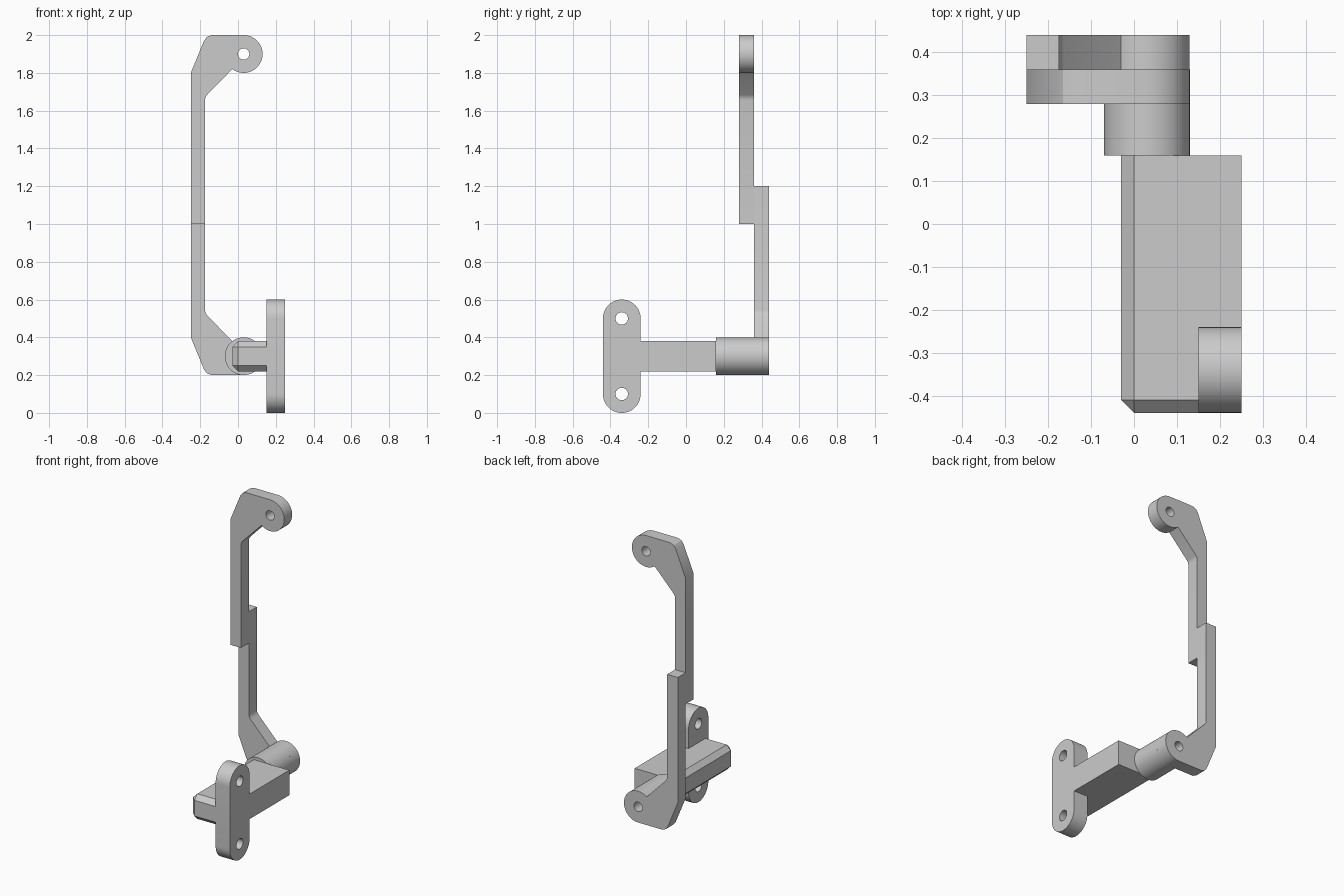
import bpy
import bmesh
from math import cos, sin, radians, pi
from mathutils import Vector, Matrix

cube = bpy.data.objects.get("Cube")
if cube:
    bpy.data.objects.remove(cube, do_unlink=True)

# Single plain grey
GREY = (0.6, 0.6, 0.6, 1.0)
grey = bpy.data.materials.new("plain_grey")
grey.use_nodes = True
grey.diffuse_color = GREY
grey.node_tree.nodes["Principled BSDF"].inputs["Base Color"].default_value = GREY


def arc(cu, cv, radius, start, end, steps):
    """Points on an arc, angles in degrees."""
    angles = [radians(start + (end - start) * i / steps) for i in range(steps + 1)]
    return [(cu + radius * cos(a), cv + radius * sin(a)) for a in angles]


def circle(cu, cv, radius, steps=32):
    return arc(cu, cv, radius, 0, 360, steps)[:-1]


def finish(name, bm):
    """Turn a bmesh into a shaded, coloured object."""
    bmesh.ops.remove_doubles(bm, verts=bm.verts, dist=0.0001)
    bmesh.ops.recalc_face_normals(bm, faces=bm.faces)
    mesh = bpy.data.meshes.new(name)
    bm.to_mesh(mesh)
    bm.free()
    mesh.materials.append(grey)
    obj = bpy.data.objects.new(name, mesh)
    bpy.context.collection.objects.link(obj)
    bpy.ops.object.select_all(action='DESELECT')
    obj.select_set(True)
    bpy.context.view_layer.objects.active = obj
    bpy.ops.object.shade_smooth_by_angle(angle=radians(30))
    return obj


def slab(name, loops, axis, start, end):
    """Extrude an outline with holes along the x or y axis."""
    bm = bmesh.new()
    for loop in loops:
        verts = [bm.verts.new((start, u, v) if axis == 'x' else (u, start, v))
                 for u, v in loop]
        for i, vert in enumerate(verts):
            bm.edges.new((vert, verts[i - 1]))
    direction = Vector((1, 0, 0)) if axis == 'x' else Vector((0, 1, 0))
    bmesh.ops.triangle_fill(bm, edges=bm.edges[:], use_beauty=True, normal=direction)
    grown = bmesh.ops.extrude_face_region(bm, geom=bm.faces[:])["geom"]
    moved = [g for g in grown if isinstance(g, bmesh.types.BMVert)]
    bmesh.ops.translate(bm, verts=moved, vec=direction * (end - start))
    return finish(name, bm)


# Hooked arms: the lower one is the upper one flipped and set behind it
PIVOT_X = 0.03
outline = [(-0.25, 1.0), (-0.25, 1.8), (-0.18, 1.97), (-0.165, 1.99), (-0.14, 2.0)]
outline += arc(PIVOT_X, 1.9, 0.1, 90, -127, 30)
outline += [(-0.164, 1.683), (-0.172, 1.671), (-0.175, 1.656), (-0.175, 1.0)]
arm = [outline, circle(PIVOT_X, 1.9, 0.03)]
flipped = [[(u, 2.2 - v) for u, v in loop] for loop in arm]
slab("upper_arm", arm, 'y', 0.28, 0.36)
slab("lower_arm", flipped, 'y', 0.36, 0.44)

# Round pivot boss with a blind hole at the back
bm = bmesh.new()
section = [(0, 0.16), (0.1, 0.16), (0.1, 0.36), (0.03, 0.36), (0.03, 0.2), (0, 0.2)]
verts = [bm.verts.new((PIVOT_X + r, y, 0.3)) for r, y in section]
edges = [bm.edges.new(pair) for pair in zip(verts, verts[1:])]
bmesh.ops.spin(bm, geom=verts + edges, cent=(PIVOT_X, 0, 0.3), axis=(0, 1, 0),
               angle=2 * pi, steps=48, use_merge=True)
finish("pivot_boss", bm)

# Bracket block, chamfered on its inner and front edges
bm = bmesh.new()
bmesh.ops.create_cube(bm, size=1, matrix=Matrix.Translation((0.11, -0.14, 0.3))
                      @ Matrix.Diagonal((0.28, 0.6, 0.16, 1)))
chamfered = [e for e in bm.edges
             if not all(v.co.y > 0 for v in e.verts)
             and not all(v.co.x > 0.1 for v in e.verts)]
bmesh.ops.bevel(bm, geom=chamfered, offset=0.03, offset_type='OFFSET',
                segments=1, affect='EDGES')
finish("bracket_block", bm)

# Mounting plate with round ends and two screw holes
plate = arc(-0.34, 0.5, 0.1, 0, 180, 24) + arc(-0.34, 0.1, 0.1, 180, 360, 24)
holes = [circle(-0.34, z, 0.033) for z in (0.1, 0.5)]
slab("mounting_plate", [plate] + holes, 'x', 0.15, 0.25)
